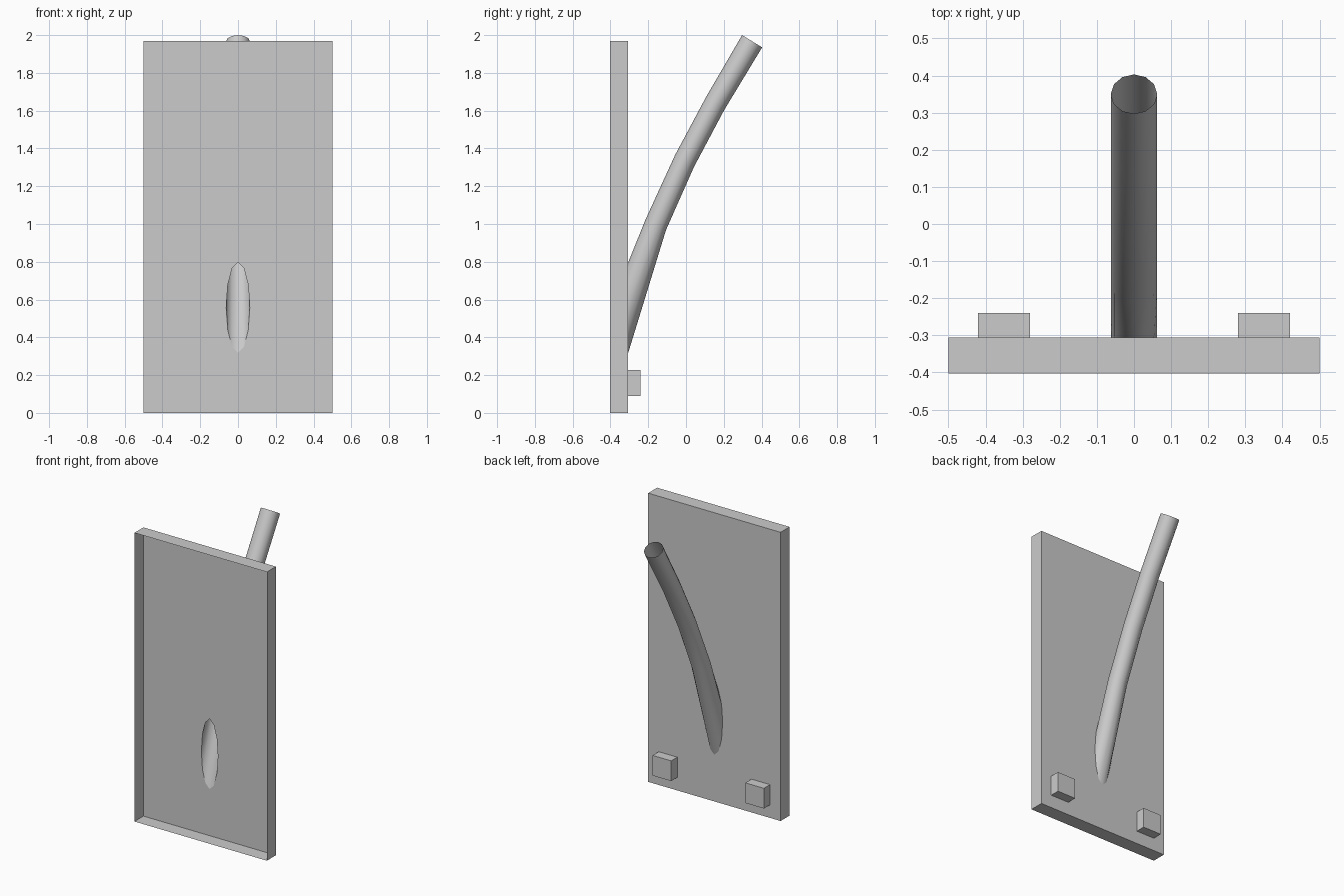
import bpy, bmesh, math
from mathutils import Vector

if "Cube" in bpy.data.objects:
    bpy.data.objects.remove(bpy.data.objects["Cube"])

grey = bpy.data.materials.new("light_grey")
grey.diffuse_color = (0.6, 0.6, 0.6, 1)
grey.use_nodes = True
grey.node_tree.nodes["Principled BSDF"].inputs["Base Color"].default_value = grey.diffuse_color

FRONT, BACK = -0.403, -0.306   # depth range of the tray
HALF_W, HEIGHT = 0.5, 1.97
RADIUS, SIDES = 0.0625, 12


def finish(bm, name):
    mesh = bpy.data.meshes.new(name)
    bm.to_mesh(mesh)
    bm.free()
    mesh.materials.append(grey)
    obj = bpy.data.objects.new(name, mesh)
    bpy.context.collection.objects.link(obj)
    return obj


def ring(bm, top, bottom):
    """Closed loop of vertices between an upper and a lower (y, z) point."""
    top, bottom = Vector((0, *top)), Vector((0, *bottom))
    mid, half = (top + bottom) / 2, (top - bottom) / 2
    verts = []
    for i in range(SIDES):
        a = math.tau * i / SIDES
        verts.append(bm.verts.new(mid + half * math.cos(a) + Vector((RADIUS * math.sin(a), 0, 0))))
    return verts


def loop_edges(bm, verts):
    return [bm.edges.new((v, verts[(i + 1) % len(verts)])) for i, v in enumerate(verts)]


# upper and lower outline points of the bent pipe, from panel to open end
sections = [
    ((BACK, 0.797), (BACK, 0.318)),
    ((-0.215, 1.022), (-0.106, 0.968)),
    ((-0.058, 1.365), (0.042, 1.302)),
    ((0.106, 1.672), (0.202, 1.603)),
    ((0.297, 2.0), (0.403, 1.935)),
]

# back panel with the oval pipe opening
bm = bmesh.new()
corners = [(-HALF_W, 0), (HALF_W, 0), (HALF_W, HEIGHT), (-HALF_W, HEIGHT)]
outer = [bm.verts.new((x, BACK, z)) for x, z in corners]
edges = loop_edges(bm, outer) + loop_edges(bm, ring(bm, *sections[0]))
bmesh.ops.triangle_fill(bm, edges=edges, use_beauty=True, normal=(0, 1, 0))
finish(bm, "back_panel")

# thin rim around the panel, open at the front
bm = bmesh.new()
loops = [[bm.verts.new((x, y, z)) for x, z in corners] for y in (FRONT, BACK)]
for i in range(4):
    j = (i + 1) % 4
    bm.faces.new((loops[0][i], loops[0][j], loops[1][j], loops[1][i]))
finish(bm, "rim")

# hollow bent pipe
bm = bmesh.new()
rings = [ring(bm, *s) for s in sections]
for a, b in zip(rings, rings[1:]):
    for i in range(SIDES):
        j = (i + 1) % SIDES
        bm.faces.new((a[i], b[i], b[j], a[j]))
bm.normal_update()
if sum(f.normal.dot(Vector((f.calc_center_median().x, 0, 0))) for f in bm.faces) < 0:
    bmesh.ops.reverse_faces(bm, faces=bm.faces[:])
pipe = finish(bm, "bent_pipe")
bpy.context.view_layer.objects.active = pipe
pipe.select_set(True)
bpy.ops.object.shade_smooth_by_angle(angle=math.radians(45))

# two small blocks on the back, without the face that touches the panel
for side, name in ((-1, "left_block"), (1, "right_block")):
    bm = bmesh.new()
    bmesh.ops.create_cube(bm, size=1)
    bmesh.ops.scale(bm, vec=(0.14, 0.066, 0.138), verts=bm.verts)
    bmesh.ops.translate(bm, vec=(side * 0.35, BACK + 0.033, 0.158), verts=bm.verts)
    bm.normal_update()
    hidden = [f for f in bm.faces if f.normal.y < -0.9]
    bmesh.ops.delete(bm, geom=hidden, context='FACES_ONLY')
    finish(bm, name)
